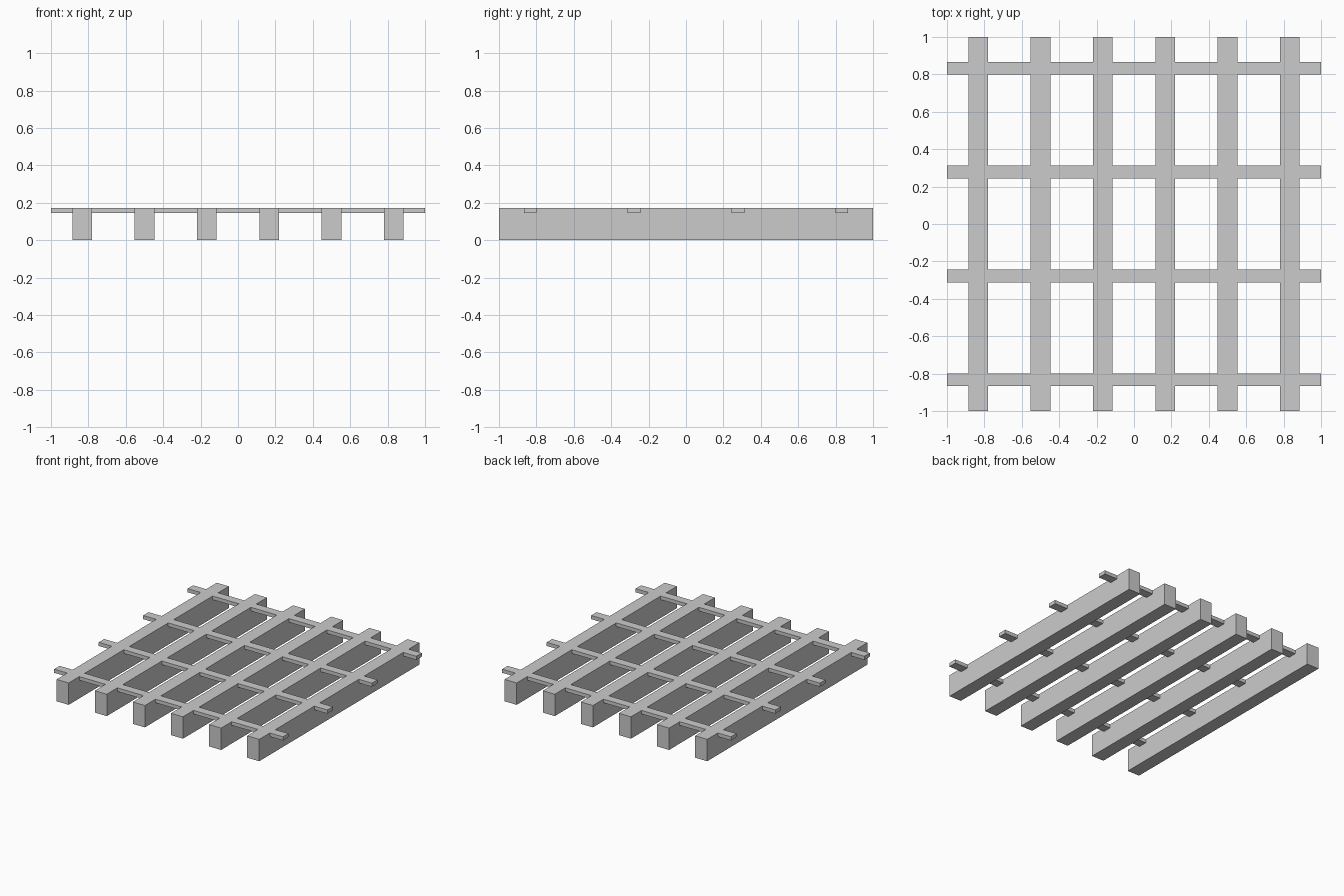
import bpy

cube = bpy.data.objects.get("Cube")
if cube:
    bpy.data.objects.remove(cube, do_unlink=True)

# Single plain grey for the whole grating
grey = bpy.data.materials.new("plain grey")
grey.use_nodes = True
color = (0.6, 0.6, 0.6, 1)
grey.diffuse_color = color
grey.node_tree.nodes["Principled BSDF"].inputs["Base Color"].default_value = color

TOP = 0.173
LENGTH = 2.0
BEAMS, BEAM_WIDTH = 6, 0.105
SLATS, SLAT_WIDTH, SLAT_HEIGHT = 4, 0.068, 0.029
SPREAD = 5 / 6  # centre of the outermost beam and slat


def bar(name, center, size):
    bpy.ops.mesh.primitive_cube_add(size=1, location=center)
    ob = bpy.context.object
    ob.name = name
    ob.scale = size
    bpy.ops.object.transform_apply(location=False, rotation=False, scale=True)
    ob.data.materials.append(grey)


def spaced(count):
    return [SPREAD * (2 * i / (count - 1) - 1) for i in range(count)]


# Deep beams running front to back
for i, x in enumerate(spaced(BEAMS), 1):
    bar(f"beam_{i}", (x, 0, TOP / 2), (BEAM_WIDTH, LENGTH, TOP))

# Thin cross slats let in flush with the beam tops
for i, y in enumerate(spaced(SLATS), 1):
    bar(f"cross_slat_{i}", (0, y, TOP - SLAT_HEIGHT / 2),
        (LENGTH, SLAT_WIDTH, SLAT_HEIGHT))
